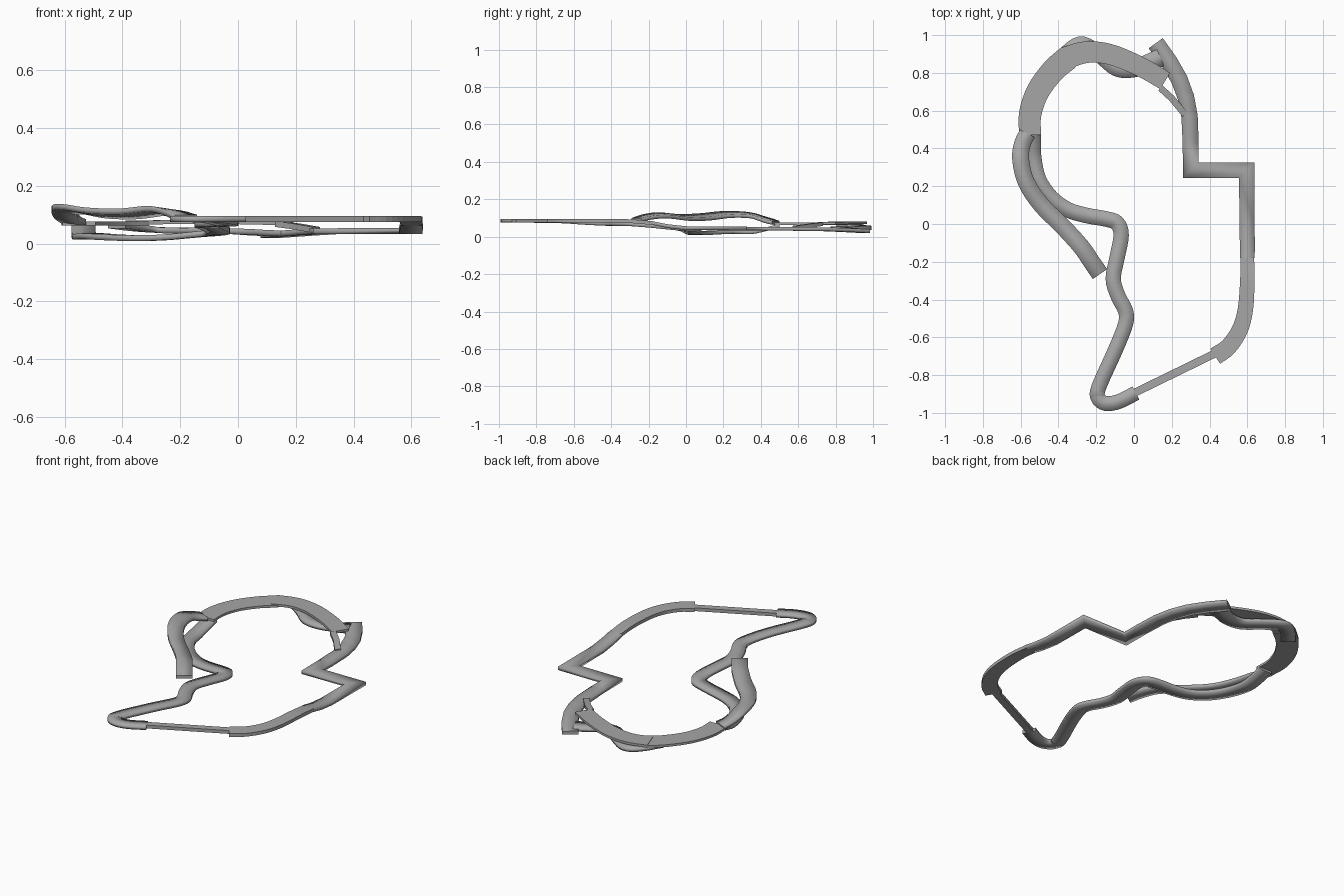
import bpy
import bmesh
from mathutils import Vector

cube = bpy.data.objects.get("Cube")
if cube:
    bpy.data.objects.remove(cube, do_unlink=True)

# Single grey material
grey = bpy.data.materials.new("asphalt grey")
grey.use_nodes = True
colour = (0.38, 0.38, 0.38, 1)
grey.diffuse_color = colour
grey.node_tree.nodes["Principled BSDF"].inputs["Base Color"].default_value = colour


def refine(points, steps):
    """Catmull-Rom refinement of a path of 4D points (x, y, z, width)."""
    ends = [points[0] * 2 - points[1]] + points + [points[-1] * 2 - points[-2]]
    path = []
    for a, b, c, d in zip(ends, ends[1:], ends[2:], ends[3:]):
        for i in range(steps):
            t = i / steps
            path.append(b + (c - a) * (t / 2)
                        + (a * 2 - b * 5 + c * 4 - d) * (t * t / 2)
                        + (b * 3 - a - c * 3 + d) * (t * t * t / 2))
    return path + [points[-1]]


def road(name, points, width=0.085, end_width=None, thick=0.02,
         steps=4, rounded=True, bank=0.0):
    """Sweep a slab section along a path, mitred at the corners."""
    end_width = end_width or width
    last = len(points) - 1
    path = [Vector((*p, width + (end_width - width) * i / last))
            for i, p in enumerate(points)]
    if steps > 1:
        path = refine(path, steps)
    bm = bmesh.new()
    rings = []
    for i, p in enumerate(path):
        before = (p - path[max(i - 1, 0)]).xy
        after = (path[min(i + 1, len(path) - 1)] - p).xy
        before = before.normalized() if before.length else after.normalized()
        after = after.normalized() if after.length else before
        along = (before + after).normalized()
        mitre = 1 / max(along.dot(after), 0.6)
        side = Vector((-along.y, along.x, 0)) * (p.w / 2 * mitre)
        fade = i * (len(path) - 1 - i) * 4 / (len(path) - 1) ** 2
        side.z = bank * fade
        up = Vector((0, 0, thick / 2))
        rings.append([bm.verts.new(p.xyz + side * s + up * h)
                      for s, h in ((1, 1), (1, -1), (-1, -1), (-1, 1))])
    for a, b in zip(rings, rings[1:]):
        for k in range(4):
            n = (k + 1) % 4
            bm.faces.new((a[k], a[n], b[n], b[k]))
    caps = [bm.faces.new(rings[0]), bm.faces.new(rings[-1][::-1])]
    bmesh.ops.recalc_face_normals(bm, faces=bm.faces)
    for f in bm.faces:
        f.smooth = rounded and f not in caps
    mesh = bpy.data.meshes.new(name)
    bm.to_mesh(mesh)
    bm.free()
    mesh.materials.append(grey)
    obj = bpy.data.objects.new(name, mesh)
    bpy.context.collection.objects.link(obj)


# Lower left loop, running on into the front left run and front hairpin
road("left_lower_road", [
    (-.535, .5, .06), (-.535, .42, .038), (-.53, .34, .024), (-.505, .235, .026),
    (-.44, .14, .022), (-.35, .075, .019), (-.25, .045, .022), (-.15, .027, .031),
    (-.09, .005, .037), (-.068, -.06, .045), (-.09, -.18, .058),
    (-.11, -.29, .066), (-.085, -.38, .068), (-.045, -.46, .07),
    (-.045, -.53, .074), (-.1, -.67, .083), (-.185, -.86, .085),
    (-.19, -.92, .085), (-.15, -.95, .085), (-.08, -.94, .085),
    (.01, -.895, .085)], width=0.084, end_width=0.078)

# Narrow front straight
road("front_straight", [(0, -.895, .085), (.44, -.68, .085)],
     width=0.042, steps=1, rounded=False)

# Right sweep
road("front_right_bend", [
    (.43, -.7, .085), (.5, -.65, .085), (.56, -.56, .085),
    (.59, -.45, .085), (.6, -.3, .083), (.6, -.18, .073)],
    width=0.095, end_width=0.072, rounded=False)

# Ramp down, square zigzag, and the bend to the back stub
road("right_zigzag_road", [
    (.6, -.18, .073), (.6, -.1, .057), (.598, 0, .046), (.598, .285, .044),
    (.301, .285, .043), (.3, .43, .043), (.294, .57, .042), (.275, .67, .041),
    (.24, .765, .039), (.185, .86, .035), (.115, .957, .03)],
    width=0.078, end_width=0.092, steps=1)

# Upper flat arc at the back
road("back_upper_arc", [
    (-.37, .875, .073), (-.28, .905, .074), (-.2, .91, .075), (-.1, .89, .075),
    (.04, .83, .074), (.165, .757, .071)],
    width=0.12, end_width=0.1, thick=0.014, rounded=False)
road("left_upper_arc", [
    (-.55, .47, .07), (-.55, .58, .07), (-.51, .7, .07), (-.43, .81, .07),
    (-.35, .88, .07)], width=0.115, end_width=0.13, thick=0.014, rounded=False)
road("merge_link", [(.14, .72, .068), (.2, .665, .06), (.27, .58, .048)],
     width=0.035, steps=1, rounded=False)

# Lower road passing beneath the back arc
road("back_lower_road", [
    (.14, .88, .035), (.07, .85, .038), (0, .822, .042), (-.09, .825, .045),
    (-.18, .895, .045), (-.27, .95, .047), (-.34, .92, .053), (-.42, .83, .063)],
    width=0.095, end_width=0.08)

# Upper left road crossing over the lower one
road("left_upper_road", [
    (-.565, .48, .074), (-.592, .42, .092), (-.6, .34, .115), (-.57, .22, .119),
    (-.49, .1, .106), (-.38, -.01, .103), (-.28, -.12, .114), (-.225, -.2, .107),
    (-.18, -.265, .09)], width=0.088, end_width=0.092, bank=-0.009)
